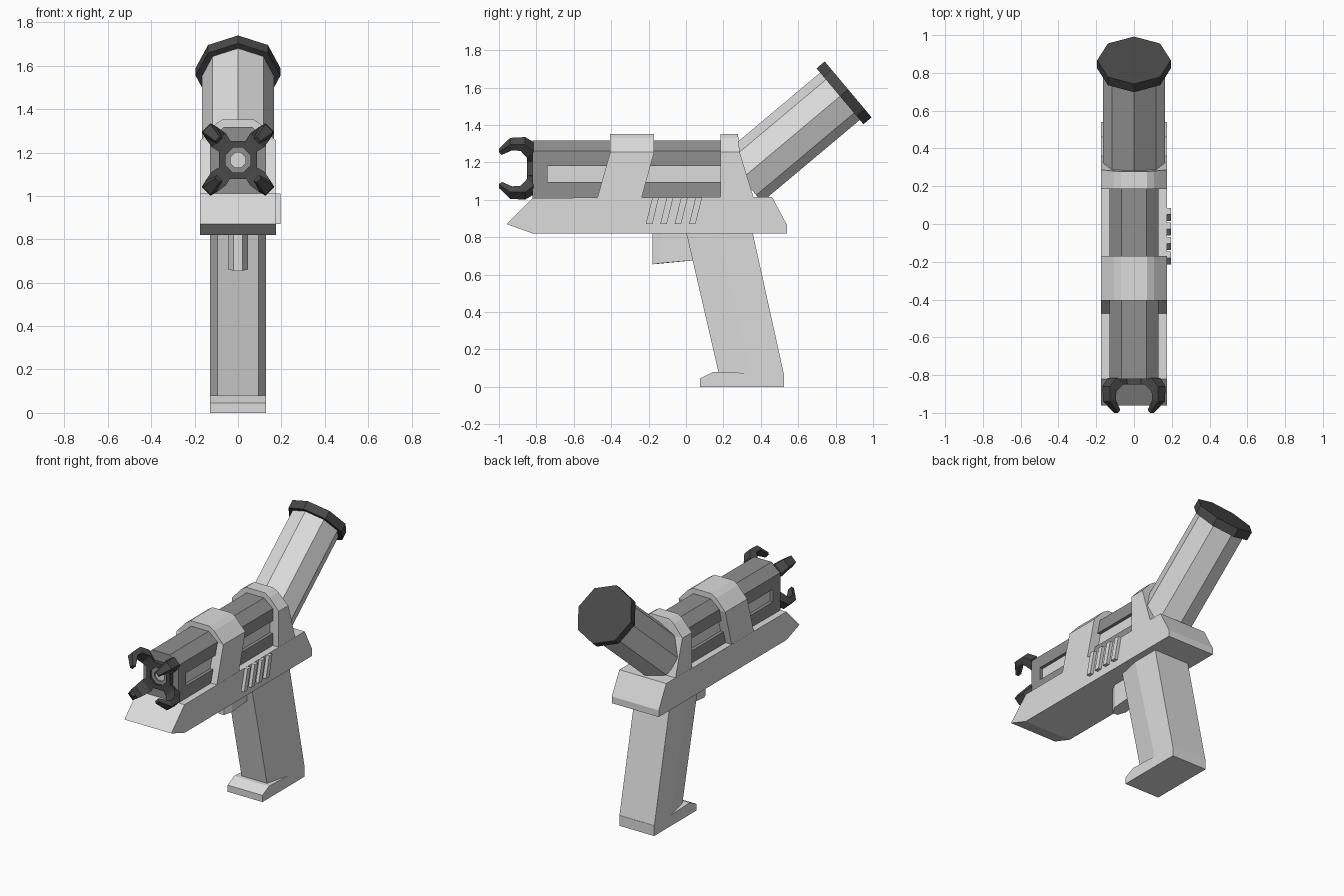
import bpy, bmesh, math
from mathutils import Vector

if "Cube" in bpy.data.objects:
    bpy.data.objects.remove(bpy.data.objects["Cube"])


def material(name, v):
    m = bpy.data.materials.new(name)
    m.diffuse_color = (v, v, v, 1)
    m.use_nodes = True
    m.node_tree.nodes["Principled BSDF"].inputs["Base Color"].default_value = m.diffuse_color
    return m


LIGHT = material("light grey", 0.72)
MID = material("mid grey", 0.28)
DARK = material("charcoal", 0.065)


def loft(name, mat, *parts):
    """Each part is a list of rings (same point count), skinned and capped."""
    bm = bmesh.new()
    for rings in parts:
        vs = [[bm.verts.new(p) for p in ring] for ring in rings]
        n = len(vs[0])
        for a, b in zip(vs, vs[1:]):
            for i in range(n):
                j = (i + 1) % n
                bm.faces.new((a[i], a[j], b[j], b[i]))
        bm.faces.new(vs[0])
        bm.faces.new(vs[-1])
    bmesh.ops.recalc_face_normals(bm, faces=bm.faces)
    me = bpy.data.meshes.new(name)
    bm.to_mesh(me)
    bm.free()
    me.materials.append(mat)
    ob = bpy.data.objects.new(name, me)
    bpy.context.collection.objects.link(ob)
    return ob


def side_prism(name, mat, profile, x0, x1):
    return loft(name, mat, [[(x, y, z) for y, z in profile] for x in (x0, x1)])


def along_y(section, y0, y1):
    return [[(x, y, z) for x, z in section] for y in (y0, y1)]


def mirrored(half):
    """Close a right-hand half section by reflecting it in x."""
    return half + [(-p[0], *p[1:]) for p in reversed(half)]


def octagon(r, phase=0.5):
    return [(r * math.cos((i + phase) * math.pi / 4),
             r * math.sin((i + phase) * math.pi / 4)) for i in range(8)]


# Lower body
side_prism("body", LIGHT, [(-0.96, 0.87), (-0.82, 0.82), (0.54, 0.82), (0.54, 0.865),
                           (0.46, 1.015), (-0.82, 1.01)], -0.175, 0.175)

# Barrel: solid front section, then a section notched on both sides
plain = mirrored([(0.13, 1.0), (0.13, 1.262), (0.065, 1.317)])
notched = mirrored([(0.13, 1.0), (0.13, 1.095), (0.1, 1.095), (0.1, 1.18),
                    (0.13, 1.18), (0.13, 1.262), (0.065, 1.317)])
loft("barrel", MID, along_y(plain, -0.82, -0.74), along_y(notched, -0.74, 0.22))
loft("slot_core", LIGHT, along_y(mirrored([(0.108, 1.094), (0.108, 1.181)]), -0.741, 0.22))


# Arched bands over the barrel: levels of z, front y, back y, half width
def band(name, levels):
    loft(name, LIGHT, [[(-w, a, z), (w, a, z), (w, b, z), (-w, b, z)]
                       for z, a, b, w in levels])


band("front_band", [(1.0, -0.477, -0.24, 0.174), (1.255, -0.405, -0.17, 0.174),
                    (1.33, -0.405, -0.17, 0.105), (1.353, -0.405, -0.17, 0.07)])
band("rear_band", [(1.0, 0.185, 0.365, 0.174), (1.255, 0.185, 0.287, 0.174),
                   (1.33, 0.185, 0.28, 0.105), (1.353, 0.185, 0.277, 0.07)])

# Cooling ribs, right side only
for i in range(4):
    y = -0.215 + 0.077 * i
    side_prism(f"rib_{i + 1}", LIGHT, [(y, 0.87), (y + 0.035, 0.87),
                                       (y + 0.07, 1.012), (y + 0.035, 1.012)], 0.17, 0.197)


# Grip, narrower toward its front, and its foot
def grip_ring(z, front, mid, back):
    return [(x, y, z) for x, y in mirrored([(0.095, front), (0.13, mid), (0.13, back)])]


loft("grip", LIGHT, [grip_ring(0.83, 0.0, 0.165, 0.355), grip_ring(0.06, 0.178, 0.353, 0.525)])
side_prism("grip_foot", LIGHT, [(0.075, 0), (0.525, 0), (0.525, 0.07), (0.35, 0.073),
                                (0.145, 0.08), (0.075, 0.045)], -0.13, 0.13)

# Trigger with chamfered front
trigger = mirrored([(0.02, -0.18), (0.045, -0.13), (0.045, 0.06)])
loft("trigger", LIGHT, [[(x, y, 0.83) for x, y in trigger],
                        [(x, y, 0.678 + 0.13 * min(0, y + 0.0) if y < 0 else 0.678)
                         for x, y in trigger]])

# Angled rear canister and its cap
AXIS = Vector((0, math.cos(math.radians(40)), math.sin(math.radians(40))))
UP = Vector((0, -AXIS.z, AXIS.y))
END = Vector((0, 0.867, 1.59))


def canister(name, mat, r, back0, back1):
    loft(name, mat, [[END - AXIS * d + Vector((a, 0, 0)) + UP * b
                      for a, b in octagon(r, 0)] for d in (back0, back1)])


canister("canister", LIGHT, 0.165, 0.74, 0.02)
canister("canister_cap", DARK, 0.195, 0.057, 0)

# Muzzle: stepped rings around a light core
ZC = 1.165


def muzzle_ring(name, mat, r_out, r_in, y0, y1):
    bm_rings = []
    for r, y in ((r_out, y1), (r_out, y0), (r_in, y0), (r_in, y1)):
        bm_rings.append([(a, y, ZC + b) for a, b in octagon(r)])
    loft(name, mat, bm_rings)


muzzle_ring("muzzle_outer_ring", DARK, 0.095, 0.062, -0.85, -0.81)
muzzle_ring("muzzle_inner_ring", MID, 0.066, 0.037, -0.838, -0.81)
loft("muzzle_core", LIGHT, along_y([(a, ZC + b) for a, b in octagon(0.04)], -0.83, -0.81))

# Four hooked claws: pairs of outer and inner points (radius, y) with half width
CLAW = [((0.06, -0.815), (0.06, -0.845), 0.03),
        ((0.165, -0.815), (0.125, -0.85), 0.045),
        ((0.208, -0.86), (0.17, -0.885), 0.038),
        ((0.205, -0.94), (0.17, -0.93), 0.034),
        ((0.135, -1.0), (0.12, -0.985), 0.018)]
for k in range(4):
    ang = math.pi / 4 + k * math.pi / 2
    c, s = math.cos(ang), math.sin(ang)
    rings = []
    for outer, inner, w in CLAW:
        ring = []
        for (r, y), t in ((outer, -w * 0.75), (outer, w * 0.75), (inner, w), (inner, -w)):
            ring.append((r * c - t * s, y, ZC + 0.003 + r * s + t * c))
        rings.append(ring)
    loft(f"claw_{k + 1}", DARK, rings)
